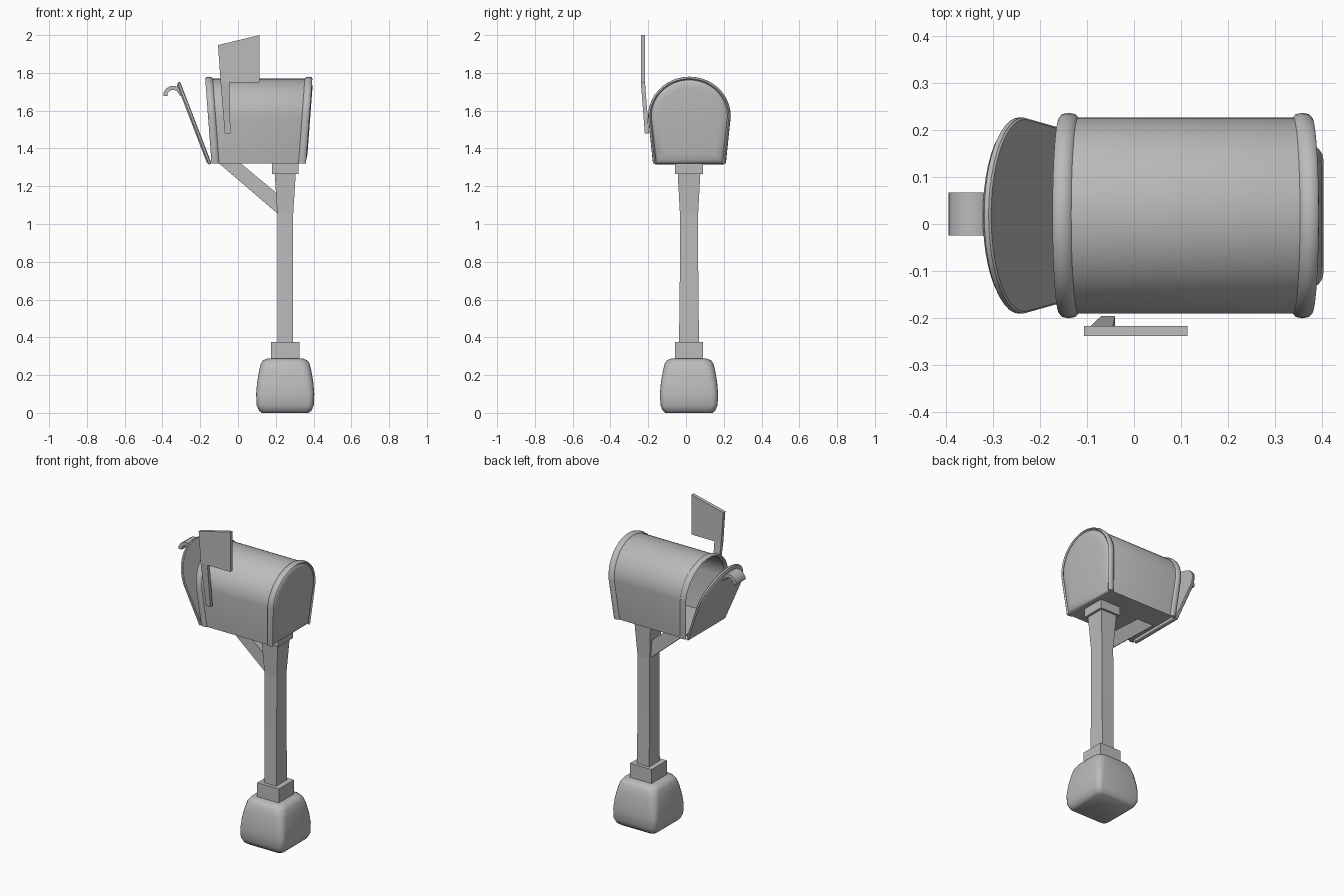
import bpy, bmesh, math
from mathutils import Vector

cube = bpy.data.objects.get("Cube")
if cube:
    bpy.data.objects.remove(cube, do_unlink=True)

GREY = 0.5
grey = bpy.data.materials.new("plain grey")
grey.use_nodes = True
grey.diffuse_color = (GREY, GREY, GREY, 1)
grey.node_tree.nodes["Principled BSDF"].inputs["Base Color"].default_value = (GREY, GREY, GREY, 1)

CY = 0.018           # middle of the box across y
PX, PY = 0.25, 0.016  # post axis
FLOOR, SPRING, TOP = 1.32, 1.57, 1.77


def loft(name, sections, smooth=None):
    """Skin a list of closed cross-sections and cap both ends."""
    bm = bmesh.new()
    rows = [[bm.verts.new(p) for p in s] for s in sections]
    n = len(rows[0])
    for a, b in zip(rows, rows[1:]):
        for i in range(n):
            j = (i + 1) % n
            bm.faces.new((a[i], a[j], b[j], b[i]))
    bm.faces.new(rows[0])
    bm.faces.new(rows[-1])
    bmesh.ops.recalc_face_normals(bm, faces=bm.faces)
    mesh = bpy.data.meshes.new(name)
    bm.to_mesh(mesh)
    bm.free()
    obj = bpy.data.objects.new(name, mesh)
    bpy.context.collection.objects.link(obj)
    mesh.materials.append(grey)
    if smooth:
        bpy.ops.object.select_all(action='DESELECT')
        obj.select_set(True)
        bpy.context.view_layer.objects.active = obj
        bpy.ops.object.shade_smooth_by_angle(angle=math.radians(smooth))
    return obj


def square(z, hx, hy):
    return [(PX + sx * hx, PY + sy * hy, z) for sx, sy in ((-1, -1), (1, -1), (1, 1), (-1, 1))]


def rounded_square(z, h, r, steps=5):
    pts = []
    for q in range(4):
        mid = math.pi / 4 + q * math.pi / 2
        cx, cy = [math.copysign(h - r, f(mid)) for f in (math.cos, math.sin)]
        for k in range(steps):
            a = q * math.pi / 2 + k * math.pi / 2 / (steps - 1)
            pts.append((PX + cx + r * math.cos(a), PY + cy + r * math.sin(a), z))
    return pts


def arch(d=0.0, steps=22):
    """Outline of the box as (y, z), grown outwards by d."""
    floor = FLOOR + max(0, -d)
    pts = [(CY + 0.183 + d, floor)]
    for k in range(steps + 1):
        a = math.pi * k / steps
        pts.append((CY + (0.209 + d) * math.cos(a), SPRING + (TOP - SPRING + d) * math.sin(a)))
    return pts + [(CY - 0.183 - d, floor)]


def end_x(side, z):
    """The two ends of the box lean outwards towards the top."""
    return 0.11 + side * (0.23 + 0.075 * (z - FLOOR))


def end_outline(side, d=0.0, out=0.0):
    return [(end_x(side, z) + side * out, y, z) for y, z in arch(d)]


# Foot, post and collars
foot_rings = [(0, 0.125, 0.03), (0.012, 0.139, 0.03), (0.04, 0.151, 0.03), (0.1, 0.154, 0.035),
              (0.16, 0.149, 0.04), (0.22, 0.139, 0.045), (0.26, 0.129, 0.05),
              (0.278, 0.118, 0.055), (0.287, 0.095, 0.05)]
loft("foot", [rounded_square(*r) for r in foot_rings], smooth=50)
loft("lower_collar", [square(0.27, 0.075, 0.075), square(0.375, 0.075, 0.075)])
loft("post", [square(0.37, 0.042, 0.053), square(0.7, 0.042, 0.049),
              square(1.05, 0.042, 0.048), square(1.27, 0.056, 0.06)])
loft("upper_collar", [square(1.265, 0.07, 0.073), square(FLOOR, 0.07, 0.073)])

# Diagonal brace under the box
brace = [(-0.10, 1.32), (0.016, 1.32), (0.215, 1.155), (0.215, 1.05)]
loft("brace", [[(x, PY + s * 0.035, z) for x, z in brace] for s in (-1, 1)])

# Hollow box: domed back, outer shell, open front, inner shell
loft("box", [end_outline(1, -0.05, 0.024), end_outline(1, -0.02, 0.02),
             end_outline(1, -0.006, 0.012), end_outline(1), end_outline(-1),
             end_outline(-1, -0.012), end_outline(1, -0.012, -0.01)], smooth=40)

# Rolled rims round both ends
for side, name in ((-1, "front_rim"), (1, "back_rim")):
    rolls = []
    for k in range(8):
        a = math.tau * k / 8
        rolls.append([(x + 0.02 * math.sin(a), y, z)
                      for x, y, z in end_outline(side, 0.010 * math.cos(a))])
    sections = [list(s) for s in zip(*rolls)]
    for s in (sections[0], sections[-1]):
        s[:] = [(x, y, FLOOR) for x, y, z in s]
    loft(name, sections, smooth=50)

# Open door hinged at the floor of the box
hinge = Vector((-0.14, 0, FLOOR))
rise = Vector((-0.165, 0, 0.43)).normalized()
outward = Vector((-rise.z, 0, rise.x))


def door_outline(d, out):
    return [hinge + rise * ((z - FLOOR) * 1.03) + outward * out + Vector((0, y, 0))
            for y, z in arch(d)]


loft("door", [door_outline(-0.004, 0), door_outline(0, 0.004), door_outline(0, 0.014),
              door_outline(-0.012, 0.022)], smooth=25)

# Curled door handle
curl = [(-0.298, 1.685), (-0.315, 1.71), (-0.335, 1.721), (-0.355, 1.720), (-0.373, 1.709),
        (-0.384, 1.693), (-0.384, 1.678)]
sections = []
for i, (x, z) in enumerate(curl):
    a, b = Vector(curl[max(i - 1, 0)]), Vector(curl[min(i + 1, len(curl) - 1)])
    t = (b - a).normalized() * 0.011
    sections.append([(x - s * t.y, PY + 0.005 + w * 0.046, z + s * t.x)
                     for s, w in ((1, -1), (1, 1), (-1, 1), (-1, -1))])
loft("door_handle", sections, smooth=40)

# Signal flag and its leaning arm
flag = [(-0.106, 1.947), (0.114, 2.0), (0.114, 1.75), (-0.092, 1.75)]
loft("flag", [[(x, y, z) for x, z in flag] for y in (-0.239, -0.217)])
arm = [(-0.092, -0.045, 1.75, -0.239), (-0.07, -0.04, 1.48, -0.218)]
loft("flag_arm", [[(x0, y, z), (x1, y, z), (x1, y + 0.022, z), (x0, y + 0.022, z)]
                  for x0, x1, z, y in arm])
